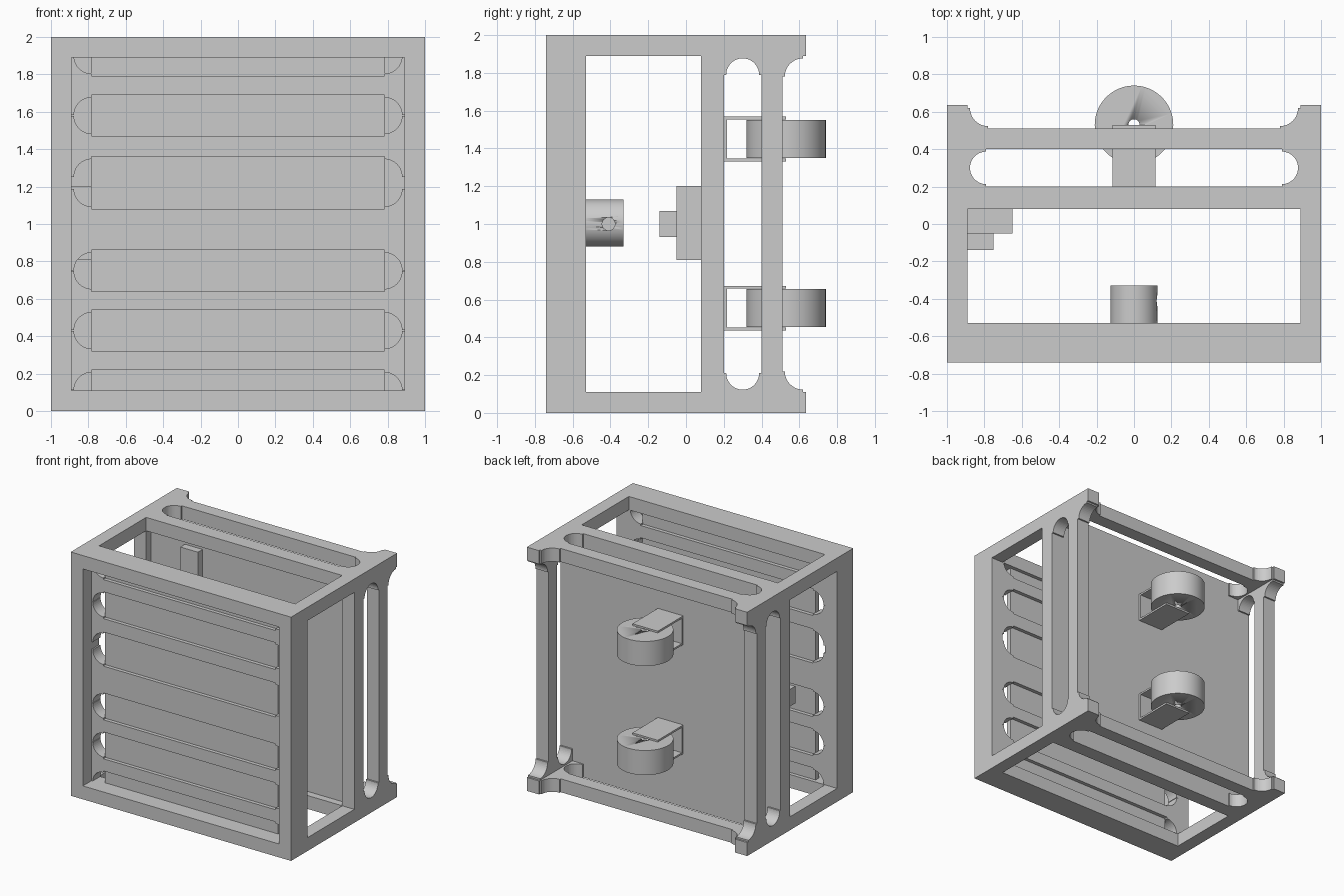
import bpy, bmesh, math
from mathutils import Vector

if "Cube" in bpy.data.objects:
    bpy.data.objects.remove(bpy.data.objects["Cube"])


def finish(name, bm):
    bmesh.ops.recalc_face_normals(bm, faces=bm.faces[:])
    me = bpy.data.meshes.new(name)
    bm.to_mesh(me)
    bm.free()
    ob = bpy.data.objects.new(name, me)
    bpy.context.collection.objects.link(ob)
    return ob


def box(name, x0, x1, y0, y1, z0, z1):
    bm = bmesh.new()
    bmesh.ops.create_cube(bm, size=1)
    for v in bm.verts:
        v.co = Vector((x0 + (v.co.x + .5) * (x1 - x0),
                       y0 + (v.co.y + .5) * (y1 - y0),
                       z0 + (v.co.z + .5) * (z1 - z0)))
    return finish(name, bm)


def fillet(name, corner, u, v, w, s, t=.013, n=12):
    """Concave corner bracket: legs s along u and v, extruded along w."""
    r = s - t
    pts = [(0, 0), (s, 0)]
    for i in range(n + 1):
        a = math.pi / 2 * i / n
        pts.append((s - r * math.sin(a), s - r * math.cos(a)))
    pts.append((0, s))
    c, u, v, w = map(Vector, (corner, u, v, w))
    bm = bmesh.new()
    f = bm.faces.new([bm.verts.new(c + u * a + v * b) for a, b in pts])
    ext = bmesh.ops.extrude_face_region(bm, geom=[f])
    bmesh.ops.translate(bm, vec=w, verts=[g for g in ext['geom'] if isinstance(g, bmesh.types.BMVert)])
    return finish(name, bm)


def cylinder(name, loc, r, h, axis='Z', seg=64):
    rot = {'X': (0, math.pi / 2, 0), 'Y': (math.pi / 2, 0, 0), 'Z': (0, 0, 0)}[axis]
    bpy.ops.mesh.primitive_cylinder_add(vertices=seg, radius=r, depth=h, location=loc, rotation=rot)
    ob = bpy.context.object
    ob.name = name
    bpy.ops.object.shade_smooth_by_angle(angle=math.radians(35))
    return ob


def drill(ob, loc, r, h, axis):
    cut = cylinder(ob.name + "_cutter", loc, r, h, axis, 32)
    cut.hide_render = True
    cut.hide_set(True)
    m = ob.modifiers.new("hole", 'BOOLEAN')
    m.object = cut
    m.operation = 'DIFFERENCE'
    m.solver = 'EXACT'


I = .89   # half width of the openings

# Corner rails running front to back
for sx in (-1, 1):
    for z in (0, 1.89):
        box("corner_rail", min(sx * I, sx), max(sx * I, sx), -.74, .635, z, z + .11)

# Three rectangular rings of posts and beams
for part, y0, y1 in (("front", -.74, -.53), ("middle", .08, .20), ("rear", .40, .51)):
    for sx in (-1, 1):
        box(part + "_post", min(sx * I, sx), max(sx * I, sx), y0, y1, .11, 1.89)
    for z in (0, 1.89):
        box(part + "_beam", -I, I, y0, y1, z, z + .11)

# Front slats with rounded brackets and the panel behind them
for z0, z1 in ((.22, .32), (.54, .64), (.86, 1.08), (1.36, 1.47), (1.69, 1.79)):
    box("front_slat", -I, I, -.63, -.53, z0, z1)
    for sx in (-1, 1):
        for z, d in ((z0, -1), (z1, 1)):
            fillet("slat_bracket", (sx * I, -.63, z), (-sx, 0, 0), (0, 0, d), (0, .10, 0), .108)
box("front_panel", -.785, .785, -.60, -.56, .11, 1.89)

# Back panel and the stepped block on its inner face
box("back_panel", -I, I, .14, .20, .11, 1.89)
box("inner_pad", -.58, -.42, .08, .14, 1.6, 1.84)
box("side_block", -.895, -.65, -.05, .14, .81, 1.20)
box("side_block_step", -.895, -.75, -.14, -.05, .93, 1.07)

# Rounded brackets of the slots and rear corners, on all four sides
for a in (-1, 1):
    for b in (-1, 1):
        zc, zin = 1 + b * I, -b
        for y, dy, s in ((.20, 1, .10), (.40, -1, .10), (.51, 1, .11)):
            part = "rear_corner_bracket" if s > .1 else "slot_bracket"
            fillet(part, (a * I, y, zc), (0, dy, 0), (0, 0, zin), (a * .11, 0, 0), s)
            fillet(part, (a * I, y, zc), (0, dy, 0), (-a, 0, 0), (0, 0, b * .11), s)

# Knob on the inside of the front panel
knob = cylinder("inner_knob", (0, -.44, 1.005), .125, .22, 'Y')
drill(knob, (.125, -.41, 1.0), .034, .14, 'X')

# Two wheels in U-shaped brackets on the back
for zc in (.555, 1.45):
    box("wheel_bracket_base", -.115, .115, .195, .218, zc - .118, zc + .118)
    for z in (zc - .118, zc + .103):
        box("wheel_bracket_arm", -.115, .115, .21, .53, z, z + .015)
    wheel = cylinder("wheel", (0, .53, zc), .21, .202, 'Z')
    drill(wheel, (0, .53, zc), .03, .4, 'Z')
